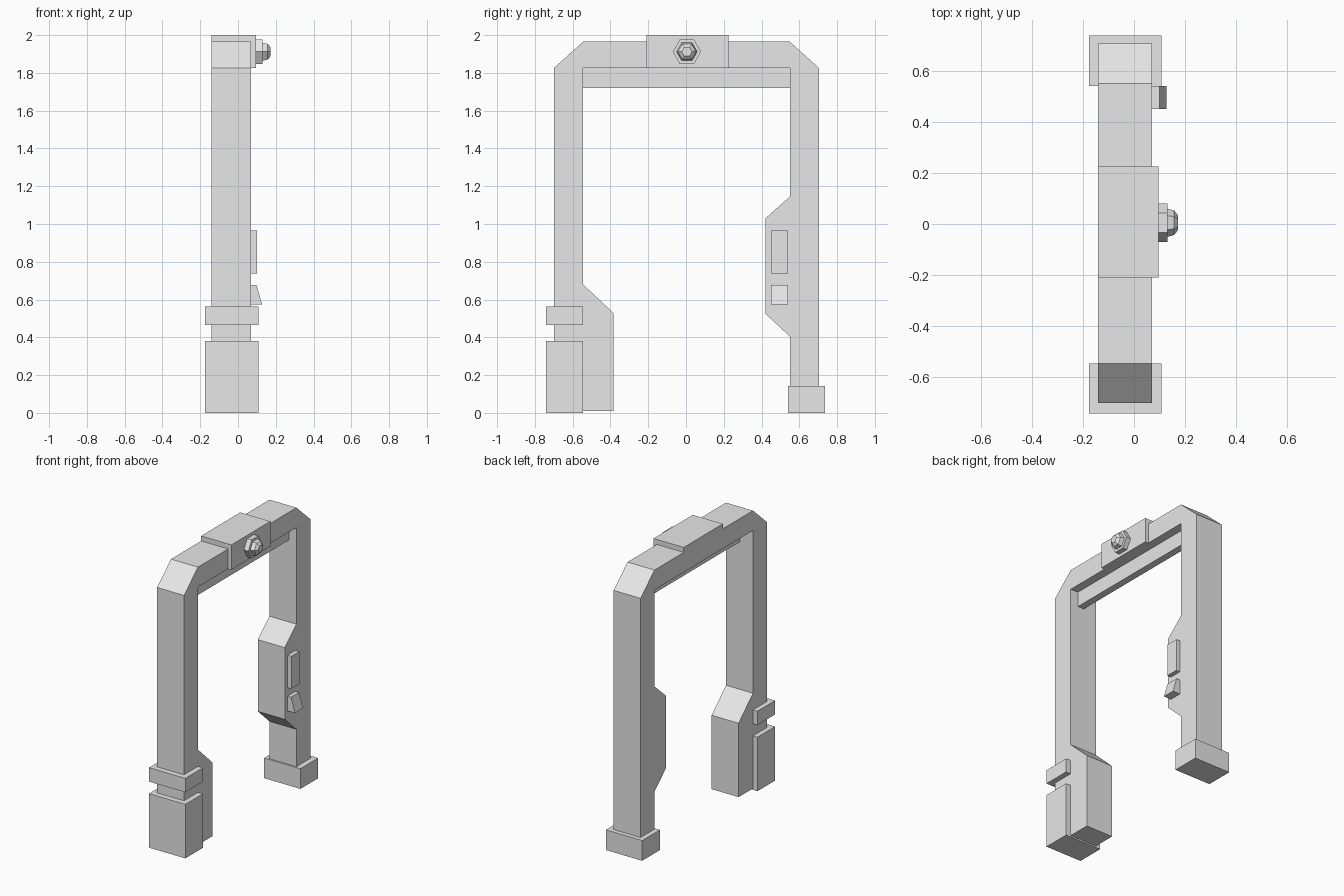
import bpy, bmesh, math
from mathutils import Matrix

cube = bpy.data.objects.get("Cube")
if cube:
    bpy.data.objects.remove(cube, do_unlink=True)

grey = bpy.data.materials.new("light grey")
grey.use_nodes = True
colour = (0.8, 0.8, 0.8, 1)
grey.diffuse_color = colour
grey.node_tree.nodes["Principled BSDF"].inputs["Base Color"].default_value = colour


def finish(name, bm):
    bmesh.ops.recalc_face_normals(bm, faces=bm.faces)
    mesh = bpy.data.meshes.new(name)
    bm.to_mesh(mesh)
    bm.free()
    mesh.materials.append(grey)
    obj = bpy.data.objects.new(name, mesh)
    bpy.context.collection.objects.link(obj)
    return obj


def box(name, x, y, z):
    bm = bmesh.new()
    bmesh.ops.create_cube(bm, size=1)
    for v in bm.verts:
        v.co = [lo + (c + 0.5) * (hi - lo) for c, (lo, hi) in zip(v.co, (x, y, z))]
    return finish(name, bm)


def extrude(name, points, offset):
    """Fill an outline and extrude it by an offset vector."""
    bm = bmesh.new()
    face = bm.faces.new([bm.verts.new(p) for p in points])
    result = bmesh.ops.extrude_face_region(bm, geom=[face], use_keep_orig=True)
    verts = [g for g in result["geom"] if isinstance(g, bmesh.types.BMVert)]
    bmesh.ops.translate(bm, verts=verts, vec=offset)
    return finish(name, bm)


def hex_stage(name, x0, x1, r0, r1, y=0.005, z=1.912):
    """Six-sided prism or frustum pointing along +x."""
    bm = bmesh.new()
    turn = Matrix.Translation(((x0 + x1) / 2, y, z)) @ Matrix.Rotation(math.pi / 2, 4, "Y")
    turn = turn @ Matrix.Rotation(math.pi / 2, 4, "Z")
    bmesh.ops.create_cone(bm, cap_ends=True, segments=6, radius1=r0, radius2=r1,
                          depth=x1 - x0, matrix=turn)
    # Keep corners pointing along y
    if max(v.co.z for v in bm.verts) - z > r0 * 0.95:
        bmesh.ops.rotate(bm, verts=bm.verts, cent=(0, y, z),
                         matrix=Matrix.Rotation(math.pi / 6, 3, "X"))
    return finish(name, bm)


# Gate frame: one arch outline with swollen inner legs
LEFT, RIGHT = -0.14, 0.07
outline = [(-0.70, 0.01), (-0.70, 1.825), (-0.545, 1.965), (0.55, 1.965),
           (0.705, 1.825), (0.705, 0.01), (0.55, 0.01), (0.55, 0.405),
           (0.42, 0.525), (0.42, 1.03), (0.55, 1.145), (0.55, 1.825),
           (-0.545, 1.825), (-0.545, 0.68), (-0.385, 0.53), (-0.385, 0.01)]
extrude("arch_frame", [(LEFT, y, z) for y, z in outline], (RIGHT - LEFT, 0, 0))

# Rail under the top beam, and the housing over it
box("under_rail", (-0.04, 0.01), (-0.545, 0.55), (1.72, 1.825))
box("top_housing", (LEFT, 0.095), (-0.21, 0.225), (1.825, 2.0))

# Feet and collar
wide = (-0.175, 0.108)
box("front_foot", wide, (-0.74, -0.545), (0, 0.38))
box("front_collar", wide, (-0.74, -0.545), (0.465, 0.563))
box("back_foot", wide, (0.54, 0.737), (0, 0.142))

# Control panel and sloped reader on the back leg
box("control_panel", (RIGHT, 0.10), (0.45, 0.54), (0.737, 0.965))
wedge = [(RIGHT, 0.573), (0.128, 0.573), (0.098, 0.677), (RIGHT, 0.677)]
extrude("sloped_reader", [(x, 0.45, z) for x, z in wedge], (0, 0.09, 0))

# Six-sided lamp on the housing
hex_stage("lamp_base", 0.095, 0.13, 0.075, 0.075)
hex_stage("lamp_body", 0.13, 0.157, 0.055, 0.048)
hex_stage("lamp_tip", 0.157, 0.173, 0.048, 0.027)
